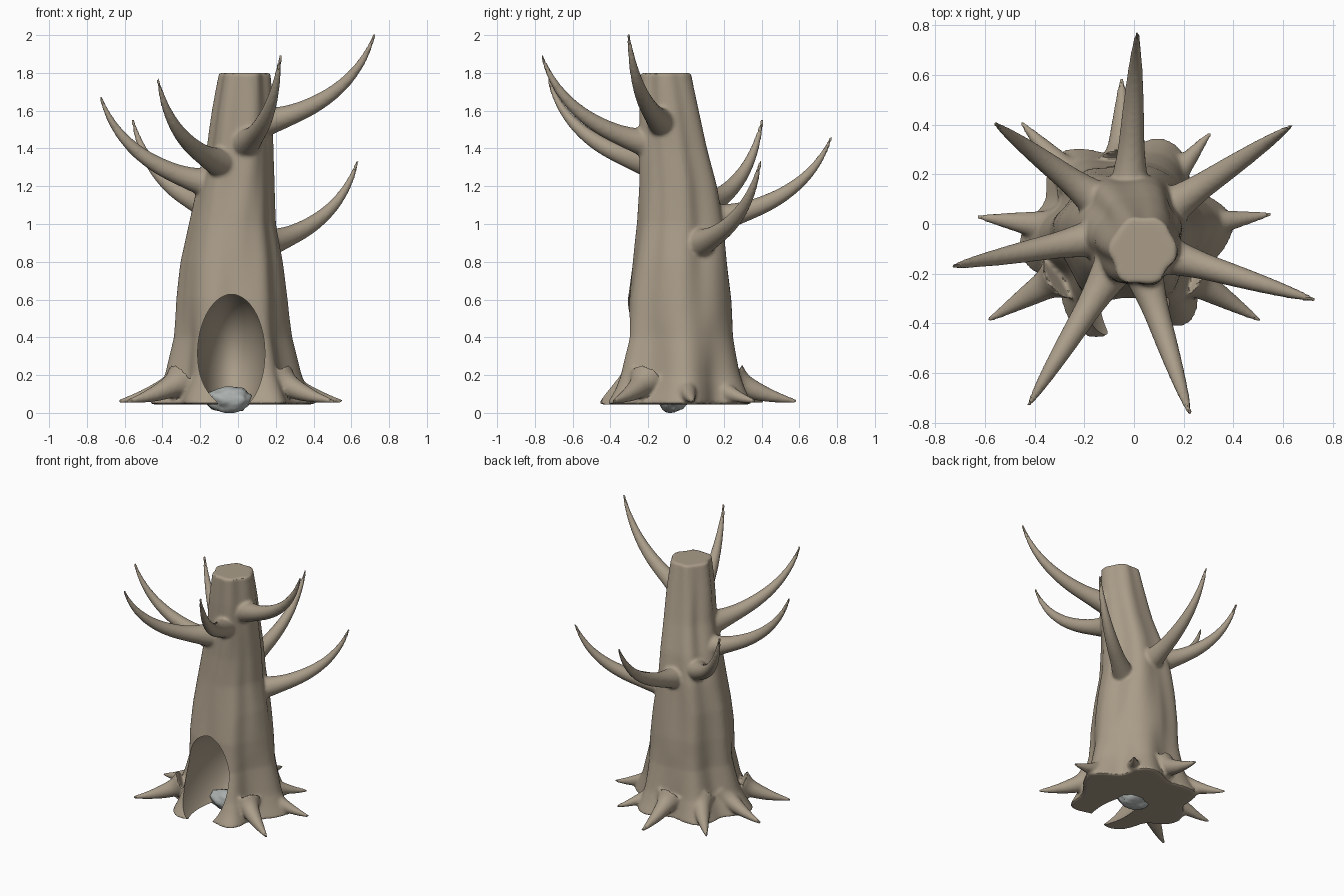
import bpy, bmesh, math, random
from mathutils import Vector, noise

if "Cube" in bpy.data.objects:
    bpy.data.objects.remove(bpy.data.objects["Cube"])

random.seed(4)


def material(name, rgb):
    m = bpy.data.materials.new(name)
    m.diffuse_color = (*rgb, 1)
    m.use_nodes = True
    m.node_tree.nodes["Principled BSDF"].inputs["Base Color"].default_value = m.diffuse_color
    return m


bark = material("bark", (0.40, 0.335, 0.25))
stone_grey = material("stone_grey", (0.40, 0.43, 0.42))


def add_tube(bm, rings):
    """Skin a list of vertex-position rings and cap both ends."""
    loops = [[bm.verts.new(p) for p in ring] for ring in rings]
    n = len(loops[0])
    for a, b in zip(loops, loops[1:]):
        for i in range(n):
            j = (i + 1) % n
            bm.faces.new((a[i], a[j], b[j], b[i]))
    bm.faces.new(loops[0][::-1])
    bm.faces.new(loops[-1])


def add_horn(bm, p0, p1, p2, r0, r1, flare, steps=24, sides=20):
    """Tapered spike along a quadratic curve, flared where it meets the trunk."""
    p0, p1, p2 = Vector(p0), Vector(p1), Vector(p2)
    rings = []
    for k in range(steps + 1):
        t = k / steps
        c = p0 * (1 - t) ** 2 + p1 * 2 * t * (1 - t) + p2 * t * t
        d = ((p1 - p0) * (1 - t) + (p2 - p1) * t).normalized()
        side = d.cross(Vector((0, 0, 1))).normalized()
        up = side.cross(d)
        r = r0 + (r1 - r0) * t ** 1.1 + flare * max(0, 1 - t * 4) ** 2
        rings.append([c + (side * math.cos(a) + up * math.sin(a)) * r
                      for a in (math.tau * i / sides for i in range(sides))])
    add_tube(bm, rings)


# Trunk sections: z, x min, x max, y min, y max
SECTIONS = [
    (0.045, -0.46, 0.38, -0.46, 0.35), (0.12, -0.42, 0.35, -0.41, 0.32),
    (0.20, -0.38, 0.32, -0.375, 0.295), (0.40, -0.335, 0.28, -0.33, 0.265),
    (0.60, -0.325, 0.265, -0.325, 0.255), (0.80, -0.305, 0.245, -0.30, 0.235),
    (1.00, -0.265, 0.21, -0.275, 0.215), (1.20, -0.22, 0.20, -0.26, 0.18),
    (1.40, -0.165, 0.19, -0.255, 0.125), (1.60, -0.135, 0.185, -0.255, 0.08),
    (1.80, -0.10, 0.17, -0.25, 0.035)]


def section(z):
    for a, b in zip(SECTIONS, SECTIONS[1:]):
        if z <= b[0] + 1e-6:
            t = (z - a[0]) / (b[0] - a[0])
            return [u + (v - u) * t for u, v in zip(a[1:], b[1:])]


bm = bmesh.new()
rings = []
for k in range(61):
    z = 0.045 + (1.80 - 0.045) * k / 60
    x0, x1, y0, y1 = section(z)
    amp = 0.045 + 0.06 * max(0, 1 - z / 0.5)
    ring = []
    for i in range(96):
        a = math.tau * i / 96
        f = 0.955 + amp * math.cos(6 * (a - math.radians(7)) + 0.7 * z)
        f += 0.07 * noise.noise((math.cos(a) * 2.4, math.sin(a) * 2.4, z * 1.5))
        ring.append(Vector(((x0 + x1) / 2 + (x1 - x0) / 2 * f * math.cos(a),
                            (y0 + y1) / 2 + (y1 - y0) / 2 * f * math.sin(a), z)))
    rings.append(ring)
add_tube(bm, rings)

# Spiralling branches: base, tip
BRANCHES = [
    ((0.10, -0.115, 1.53), (0.725, -0.305, 2.01)),
    ((0.03, -0.17, 1.42), (0.225, -0.765, 1.90)),
    ((-0.08, -0.17, 1.32), (-0.425, -0.73, 1.77)),
    ((-0.13, -0.05, 1.21), (-0.73, -0.17, 1.68)),
    ((-0.13, 0.08, 1.09), (-0.56, 0.405, 1.56)),
    ((-0.02, 0.12, 1.02), (0.013, 0.77, 1.465)),
    ((0.12, 0.05, 0.89), (0.635, 0.395, 1.34))]
for base, tip in BRANCHES:
    b, t = Vector(base), Vector(tip)
    mid = b.lerp(t, 0.80)
    mid.z = b.z + (t.z - b.z) * 0.20
    add_horn(bm, b, mid, t, 0.062, 0.008, 0.025)

# Root spikes around the foot
ROOT_TIPS = [(-0.635, 0.03), (-0.455, 0.41), (-0.05, 0.59), (0.31, 0.37),
             (0.555, 0.04), (0.51, -0.39), (-0.59, -0.39)]
for x, y in ROOT_TIPS:
    c = Vector((-0.04, -0.05, 0))
    t = Vector((x, y, 0.062))
    d = (t - c).normalized()
    b = t - d * 0.34
    b.z = 0.17
    m = t - d * 0.18
    m.z = 0.085
    add_horn(bm, b, m, t, 0.07, 0.008, 0.03)

# Trim anything reaching below the flat underside
for v in bm.verts:
    v.co.z = max(v.co.z, 0.045)
bmesh.ops.recalc_face_normals(bm, faces=bm.faces)
mesh = bpy.data.meshes.new("tree_trunk")
bm.to_mesh(mesh)
bm.free()
trunk = bpy.data.objects.new("tree_trunk", mesh)
bpy.context.collection.objects.link(trunk)

# Egg-shaped cutter for the hollow
bpy.ops.mesh.primitive_uv_sphere_add(segments=64, ring_count=40, radius=1,
                                     location=(-0.035, -0.25, 0.305))
cutter = bpy.context.object
cutter.name = "hollow_cutter"
cutter.scale = (0.18, 0.40, 0.325)
cutter.hide_render = True

# Fuse the parts, soften the joints, carve the hollow
rm = trunk.modifiers.new("fuse", 'REMESH')
rm.mode = 'VOXEL'
rm.voxel_size = 0.011
sm = trunk.modifiers.new("soften", 'SMOOTH')
sm.factor = 0.5
sm.iterations = 4
bo = trunk.modifiers.new("hollow", 'BOOLEAN')
bo.operation = 'DIFFERENCE'
bo.solver = 'EXACT'
bo.object = cutter
bpy.context.view_layer.update()
dg = bpy.context.evaluated_depsgraph_get()
baked = bpy.data.meshes.new_from_object(trunk.evaluated_get(dg))
trunk.modifiers.clear()
trunk.data = baked
bpy.data.objects.remove(cutter)
baked.materials.clear()
baked.materials.append(bark)

# Stone lying in the hollow
bpy.ops.mesh.primitive_ico_sphere_add(subdivisions=4, radius=1,
                                      location=(-0.045, -0.07, 0.07))
stone = bpy.context.object
stone.name = "hollow_stone"
for v in stone.data.vertices:
    n = 1 + 0.16 * noise.noise(v.co * 1.8) + 0.06 * noise.noise(v.co * 5)
    v.co = Vector((v.co.x * 0.122, v.co.y * 0.075, max(-0.07, v.co.z * 0.068))) * n
    v.co.z = max(v.co.z, -0.07)
stone.data.materials.append(stone_grey)

for ob, ang in ((trunk, 40), (stone, 40)):
    bpy.ops.object.select_all(action='DESELECT')
    ob.select_set(True)
    bpy.context.view_layer.objects.active = ob
    bpy.ops.object.shade_smooth_by_angle(angle=math.radians(ang))
